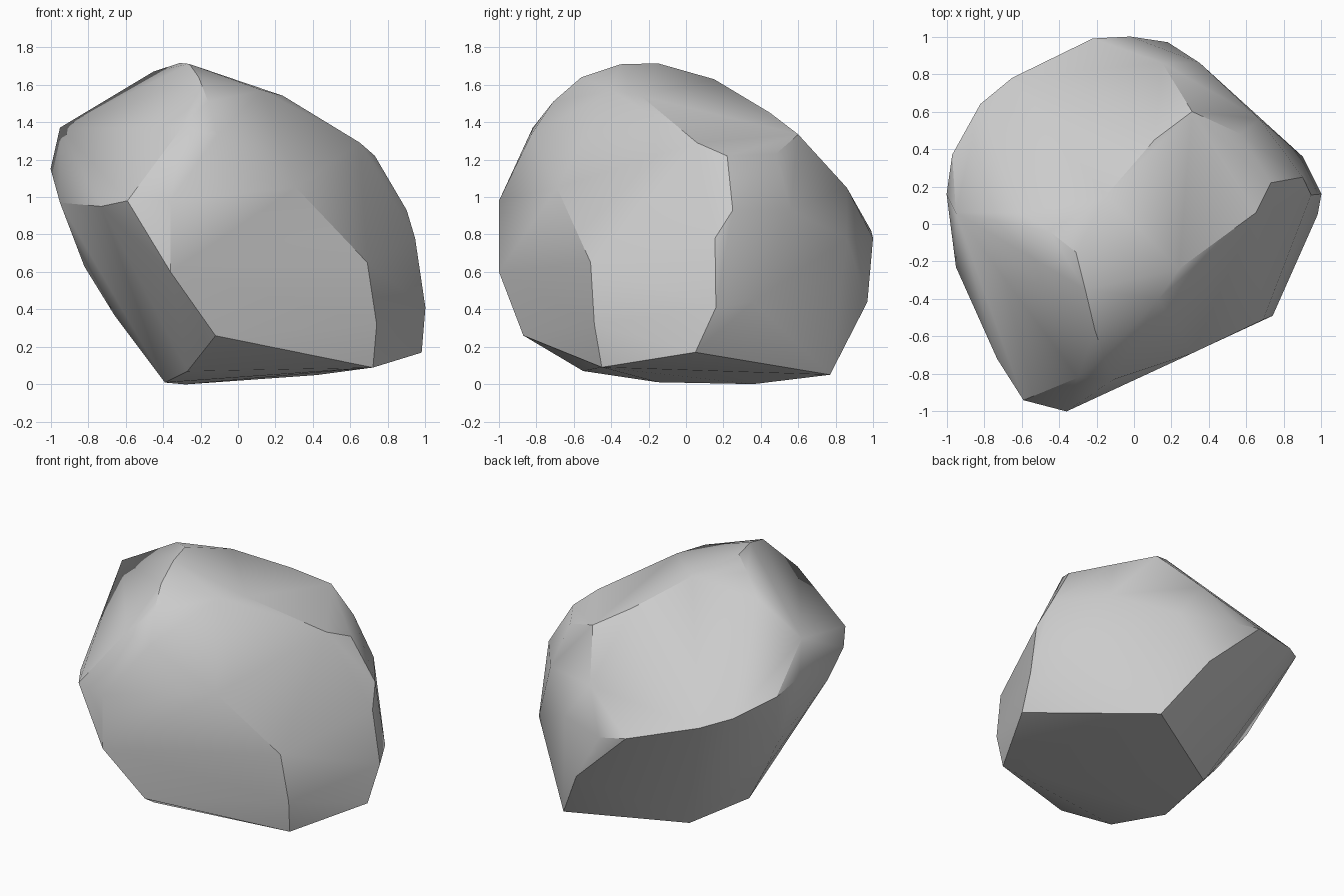
import bpy, bmesh, math

if "Cube" in bpy.data.objects:
    bpy.data.objects.remove(bpy.data.objects["Cube"])

# Corners of the boulder, grouped by facet
crown = [(-.95, .06, 1.37), (-.60, .06, 1.56), (-.45, -.04, 1.67), (-.31, -.15, 1.715),
         (-.26, -.35, 1.71), (-.21, -.56, 1.64), (-.16, -.71, 1.51)]
right_shoulder = [(-.15, .15, 1.63), (.11, .45, 1.45), (.31, .60, 1.335), (.57, .48, 1.23),
                  (.73, .22, 1.22), (.65, .06, 1.29), (.40, -.09, 1.43),
                  (.24, -.24, 1.54), (.13, -.40, 1.57)]
front_face = [(-.59, -.94, .98), (-.30, -.82, 1.37), (-.11, -.83, 1.33), (-.36, -1, .98),
              (-.36, -1, .60), (.31, -.69, 1.05), (.69, -.51, .65), (.74, -.49, .32),
              (-.12, -.87, .26)]
right_side = [(.90, .25, .93), (.945, .155, .78), (1, .16, .41), (.98, .05, .17),
              (.90, .36, .44), (.67, .56, .93)]
back_face = [(.15, .86, 1.05), (.18, .97, .44), (.35, .86, .78), (-.02, 1, .78),
             (-.22, .99, .82), (-.65, .78, .93), (-.82, .64, .99), (-.97, .37, 1.08)]
left_side = [(-1, .16, 1.15), (-.95, -.23, .97), (-.73, -.72, .95), (-.82, .15, .63),
             (-.66, .05, .37)]
base = [(-.28, .36, 0), (-.39, -.15, .01), (-.27, -.55, .07), (.72, -.45, .09), (.42, .77, .05)]

# Wrap the corners in a faceted hull and clean up nearly flat triangles
bm = bmesh.new()
for part in (crown, right_shoulder, front_face, right_side, back_face, left_side, base):
    for p in part:
        bm.verts.new(p)
bmesh.ops.convex_hull(bm, input=bm.verts[:])
loose = [v for v in bm.verts if not v.link_faces]
bmesh.ops.delete(bm, geom=loose, context='VERTS')
bmesh.ops.dissolve_limit(bm, angle_limit=math.radians(2), verts=bm.verts[:], edges=bm.edges[:])
bmesh.ops.triangulate(bm, faces=bm.faces[:])
bmesh.ops.recalc_face_normals(bm, faces=bm.faces[:])

mesh = bpy.data.meshes.new("boulder")
bm.to_mesh(mesh)
bm.free()
rock = bpy.data.objects.new("boulder", mesh)
bpy.context.collection.objects.link(rock)

# Soft shading within broad facets, crisp ridges between them
bpy.context.view_layer.objects.active = rock
rock.select_set(True)
bpy.ops.object.shade_smooth_by_angle(angle=math.radians(30))
